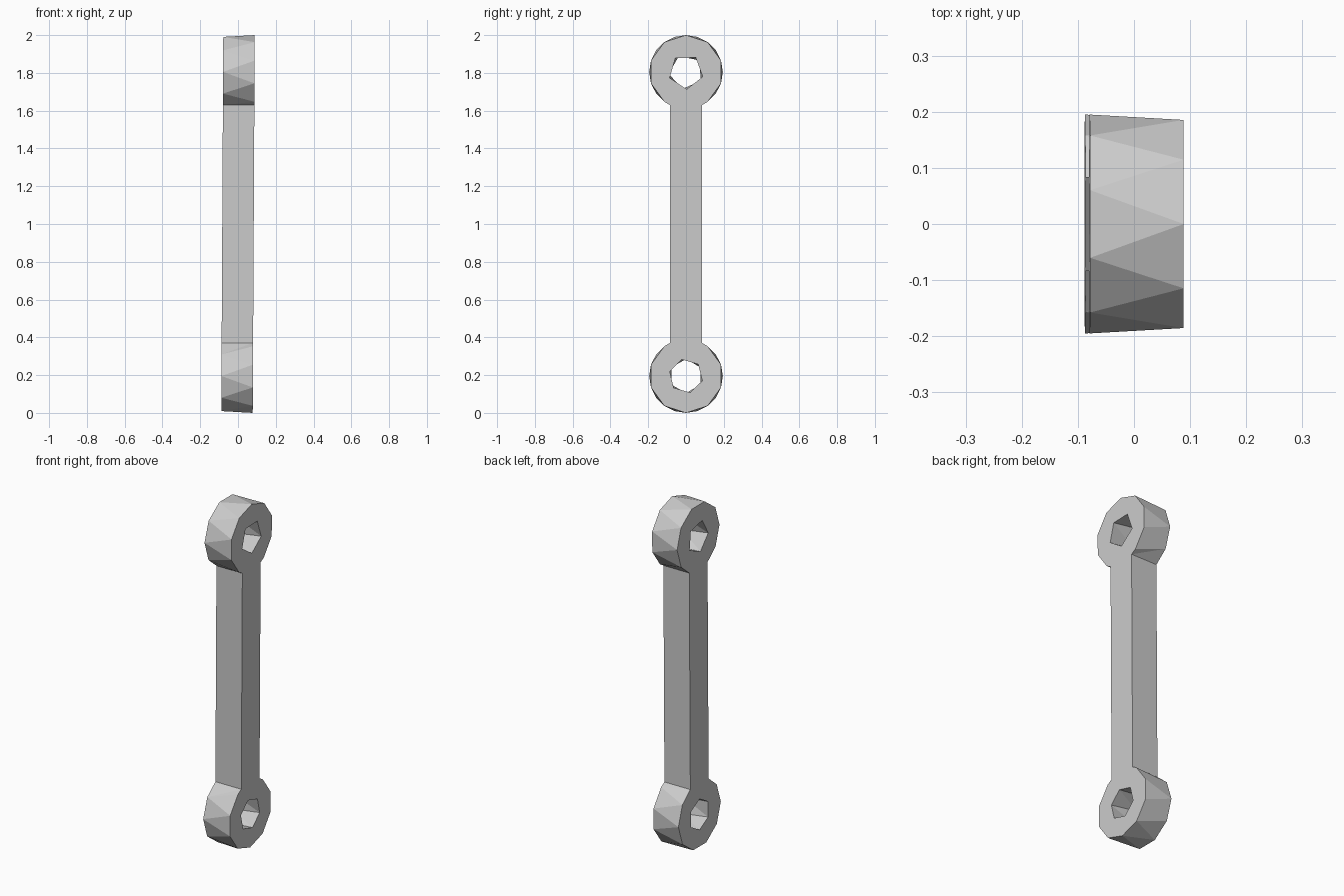
import bpy, bmesh, math

cube = bpy.data.objects.get("Cube")
if cube:
    bpy.data.objects.remove(cube)

HALF, LEAN = 0.0833, 0.0053      # half thickness, slight lean of the link
R, NECK = 0.195, 0.084           # eye radius, half width of the bar
Z_LOW, Z_TOP = R, 2 - R
NECK_ANGLE = 180 - math.degrees(math.asin(NECK / R))


def point(side, z_mid, radius, angle):
    a = math.radians(angle)
    z = z_mid + radius * math.cos(a)
    return (side * HALF + LEAN * (z - 1), radius * math.sin(a), z)


def outline(side):
    """Bar with a ten-sided eye at each end, half a step turned on one side."""
    start = 0 if side > 0 else 18
    arc = [a for k in range(-5, 5) if abs(a := start + 36 * k) < NECK_ANGLE - 8]
    arc = [-NECK_ANGLE] + arc + [NECK_ANGLE]
    top = [(a, point(side, Z_TOP, R, a)) for a in arc]
    low = [(a + 400, point(side, Z_LOW, R, a + 180)) for a in arc]
    return top + low


def hole(side, z_mid, sides, radius, start):
    return [(start + k * 360 / sides, point(side, z_mid, radius, start + k * 360 / sides))
            for k in range(sides)]


def zip_walls(bm, a, b, period):
    """Triangle strip between two closed loops, advancing by angle."""
    a = a + [(a[0][0] + period, a[0][1])]
    b = b + [(b[0][0] + period, b[0][1])]
    i = j = 0
    while i < len(a) - 1 or j < len(b) - 1:
        if j == len(b) - 1 or (i < len(a) - 1 and a[i + 1][0] <= b[j + 1][0]):
            bm.faces.new((a[i][1], a[i + 1][1], b[j][1]))
            i += 1
        else:
            bm.faces.new((a[i][1], b[j + 1][1], b[j][1]))
            j += 1


bm = bmesh.new()
plates = []
for side in (1, -1):
    turn = 0 if side > 0 else 14
    loops = [outline(side),
             hole(side, Z_TOP, 5, 0.092, 34 + turn),
             hole(side, Z_LOW, 6, 0.09, 46 + turn)]
    loops = [[(t, bm.verts.new(p)) for t, p in loop] for loop in loops]
    edges = [bm.edges.new((loop[k - 1][1], loop[k][1]))
             for loop in loops for k in range(len(loop))]
    # flat cheek with two openings
    bmesh.ops.triangle_fill(bm, use_beauty=True, edges=edges, normal=(side, 0, 0))
    plates.append(loops)

# outer rim and the walls of both holes
for a, b, period in zip(*plates, (800, 360, 360)):
    zip_walls(bm, a, b, period)
bmesh.ops.recalc_face_normals(bm, faces=bm.faces)

mesh = bpy.data.meshes.new("link_bar")
bm.to_mesh(mesh)
bm.free()

grey = bpy.data.materials.new("light_grey")
grey.use_nodes = True
colour = (0.6, 0.6, 0.6, 1)
grey.diffuse_color = colour
grey.node_tree.nodes["Principled BSDF"].inputs["Base Color"].default_value = colour
mesh.materials.append(grey)
bpy.context.collection.objects.link(bpy.data.objects.new("link_bar", mesh))
